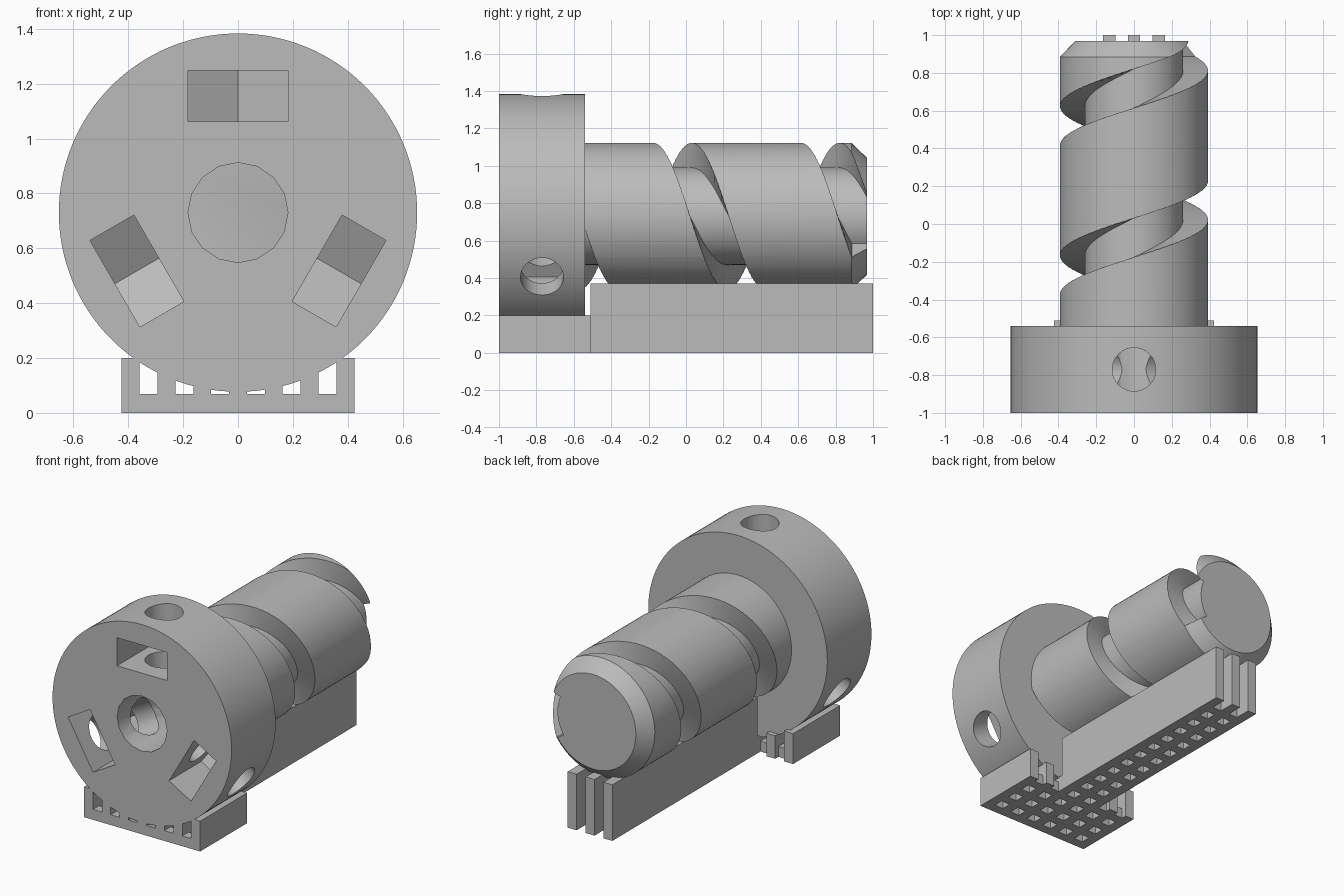
import bpy, bmesh, math
from mathutils import Matrix, Vector

if "Cube" in bpy.data.objects:
    bpy.data.objects.remove(bpy.data.objects["Cube"])

AXIS_Z = 0.73
COLLAR_R, SHAFT_R, CORE_R = 0.653, 0.392, 0.26
PITCH, GROOVE = 0.79, 0.205
WALL, STEP = 0.065, 0.1305

grey = bpy.data.materials.new("plain_grey")
grey.use_nodes = True
COLOUR = (0.5, 0.5, 0.5, 1)
grey.diffuse_color = COLOUR
grey.node_tree.nodes["Principled BSDF"].inputs["Base Color"].default_value = COLOUR


def make(name, bm):
    bmesh.ops.recalc_face_normals(bm, faces=bm.faces)
    mesh = bpy.data.meshes.new(name)
    bm.to_mesh(mesh)
    bm.free()
    mesh.materials.append(grey)
    obj = bpy.data.objects.new(name, mesh)
    bpy.context.collection.objects.link(obj)
    return obj


def loft(name, rings):
    """Skin a list of equal closed rings and cap both ends."""
    bm = bmesh.new()
    rows = [[bm.verts.new(p) for p in ring] for ring in rings]
    n = len(rows[0])
    for a, b in zip(rows, rows[1:]):
        for i in range(n):
            j = (i + 1) % n
            bm.faces.new((a[i], a[j], b[j], b[i]))
    bm.faces.new(rows[0])
    bm.faces.new(rows[-1])
    return make(name, bm)


def polar(r, angle, y):
    return Vector((r * math.cos(angle), y, AXIS_Z + r * math.sin(angle)))


def turned(name, profile, sides):
    """Solid of revolution about the long axis from (radius, y) pairs."""
    return loft(name, [[polar(r, math.tau * i / sides, y) for i in range(sides)]
                       for r, y in profile])


def cut(obj, cutters):
    for cutter in cutters:
        cutter.hide_render = True
        mod = obj.modifiers.new("cut", 'BOOLEAN')
        mod.operation, mod.solver, mod.object = 'DIFFERENCE', 'EXACT', cutter
    bpy.context.view_layer.update()
    graph = bpy.context.evaluated_depsgraph_get()
    baked = bpy.data.meshes.new_from_object(obj.evaluated_get(graph))
    obj.modifiers.clear()
    obj.data = baked
    for cutter in cutters:
        bpy.data.objects.remove(cutter)


def smooth(obj):
    bpy.ops.object.select_all(action='DESELECT')
    obj.select_set(True)
    bpy.context.view_layer.objects.active = obj
    bpy.ops.object.shade_smooth_by_angle(angle=math.radians(30))


def add_box(bm, x0, x1, y0, y1, z0, z1):
    mat = (Matrix.Translation(((x0 + x1) / 2, (y0 + y1) / 2, (z0 + z1) / 2))
           @ Matrix.Diagonal((x1 - x0, y1 - y0, z1 - z0, 1)))
    bmesh.ops.create_cube(bm, size=1, matrix=mat)


# Collar with axial bore, three screw holes and three nut slots
collar = turned("collar", [(COLLAR_R, -1), (COLLAR_R, -0.54)], 128)
cutters = [turned("bore_cutter", [(0.182, -1.1), (0.182, -0.5)], 16)]
slot = [(-0.182, -1.1), (0.182, -1.1), (0.182, -0.665), (0, -0.56), (-0.182, -0.665)]
circle = [(0.115 * math.cos(math.tau * i / 32), -0.77 + 0.115 * math.sin(math.tau * i / 32))
          for i in range(32)]
for k in range(3):
    turn = Matrix.Translation((0, 0, AXIS_Z)) @ Matrix.Rotation(math.tau * k / 3, 4, 'Y')
    for name, shape, low, high in (("nut_slot_cutter", slot, 0.333, 0.518),
                                   ("screw_hole_cutter", circle, 0.02, 0.8)):
        cutters.append(loft(name, [[turn @ Vector((x, y, r)) for x, y in shape]
                                   for r in (low, high)]))
cut(collar, cutters)
smooth(collar)

# Shaft with chamfered tip and a helical groove
shaft = turned("grooved_shaft", [(SHAFT_R, -0.555), (SHAFT_R, 0.885), (0.312, 0.968)], 96)
rings = []
for i in range(-10, 151):
    angle = math.pi / 2 - math.tau * i / 64
    y = -0.965 + PITCH * i / 64
    rings.append([polar(CORE_R, angle, y), polar(0.5, angle, y),
                  polar(0.5, angle, y + GROOVE), polar(CORE_R, angle, y + GROOVE)])
cut(shaft, [loft("groove_cutter", rings)])
smooth(shaft)


def lattice(name, half, y0, y1, bars, height):
    """Long upright walls tied together by low cross bars."""
    bm = bmesh.new()
    for k in range(-half, half + 1):
        x = k * STEP
        add_box(bm, x - WALL / 2, x + WALL / 2, y0, y1, 0, height(abs(x) + WALL / 2))
    edge = half * STEP
    for y in bars:
        add_box(bm, -edge, edge, y, y + WALL, 0, 0.068)
    return make(name, bm)


# Cradle under the collar, its walls following the round underside
lattice("collar_cradle", 3, -1, -0.51, [-1 + STEP * k for k in range(4)],
        lambda x: min(0.2, AXIS_Z - math.sqrt(COLLAR_R ** 2 - x ** 2) + 0.005))

# Tall rib under the shaft
lattice("shaft_support", 1, -0.51, 1, [-1 + STEP * k for k in range(4, 15)],
        lambda x: 0.37)
